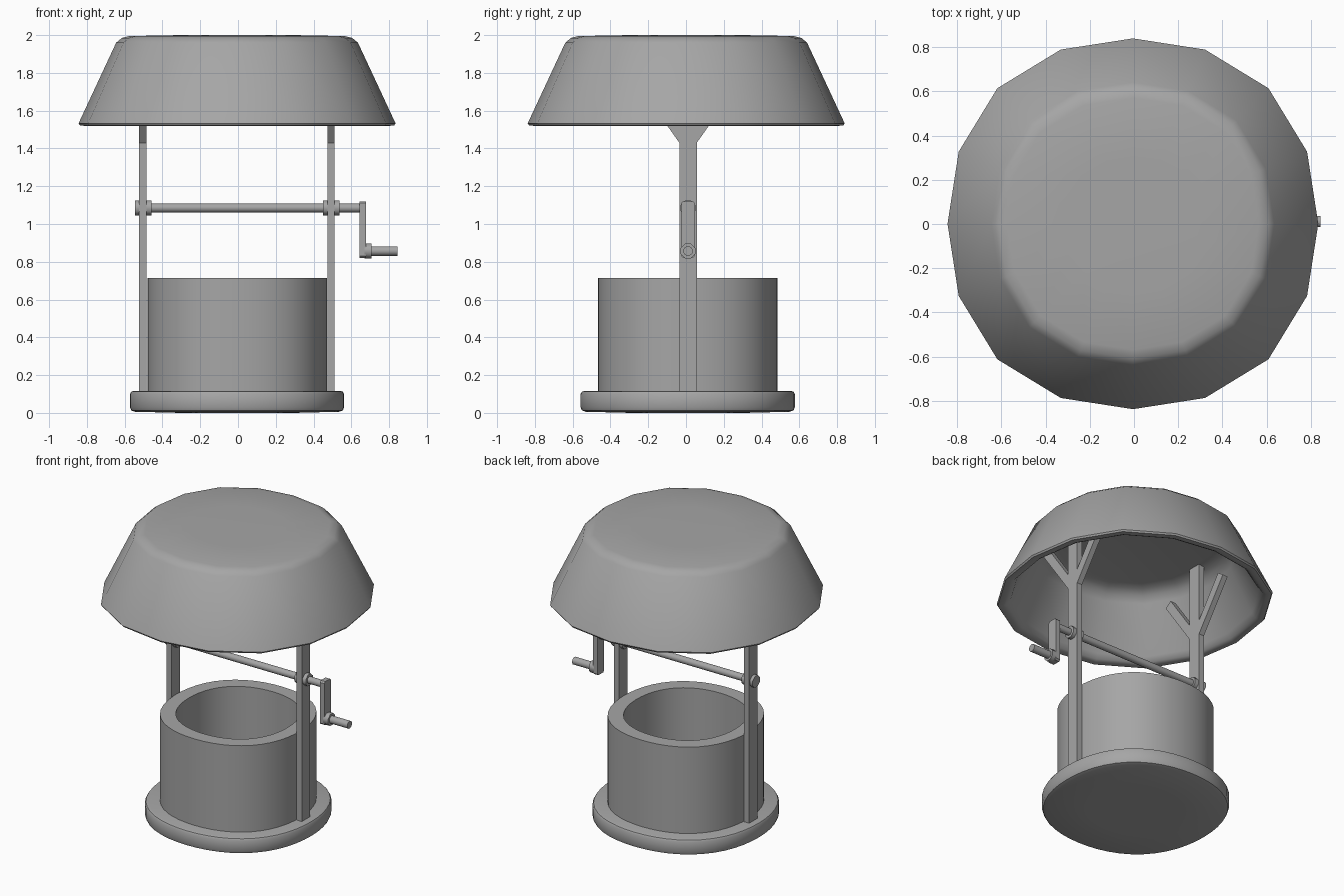
import bpy, bmesh, math
from mathutils import Vector

cube = bpy.data.objects.get("Cube")
if cube:
    bpy.data.objects.remove(cube, do_unlink=True)

BODY = (-0.005, 0.009)     # centre of the stone body
ROOF = (-0.005, 0.001)     # centre of the roof
CY = 0.011                 # centre line of posts and crank
AXLE_Z, HANDLE_Z = 1.085, 0.857

grey = bpy.data.materials.new("plain_grey")
grey.use_nodes = True
grey.diffuse_color = (0.38, 0.38, 0.38, 1)
grey.node_tree.nodes["Principled BSDF"].inputs["Base Color"].default_value = grey.diffuse_color


def finish(name, bm, smooth=None):
    bmesh.ops.recalc_face_normals(bm, faces=bm.faces)
    mesh = bpy.data.meshes.new(name)
    bm.to_mesh(mesh)
    bm.free()
    mesh.materials.append(grey)
    obj = bpy.data.objects.new(name, mesh)
    bpy.context.collection.objects.link(obj)
    if smooth:
        bpy.ops.object.select_all(action='DESELECT')
        obj.select_set(True)
        bpy.context.view_layer.objects.active = obj
        bpy.ops.object.shade_smooth_by_angle(angle=math.radians(smooth))
    return obj


def lathe(name, profile, sides, smooth, centre, closed=True):
    """Spin a (radius, height) outline, slightly fuller on the diagonals."""
    bm = bmesh.new()
    verts = [bm.verts.new((r, 0, z)) for r, z in profile]
    pairs = list(zip(verts, verts[1:]))
    if closed:
        pairs.append((verts[-1], verts[0]))
    edges = [bm.edges.new(p) for p in pairs]
    bmesh.ops.spin(bm, geom=verts + edges, axis=(0, 0, 1), cent=(0, 0, 0),
                   angle=math.tau, steps=sides, use_merge=True)
    bmesh.ops.remove_doubles(bm, verts=bm.verts, dist=0.0005)
    for v in bm.verts:
        fuller = 1 + 0.017 * (1 - math.cos(4 * math.atan2(v.co.y, v.co.x)))
        v.co.x = v.co.x * fuller + centre[0]
        v.co.y = v.co.y * fuller + centre[1]
    return finish(name, bm, smooth)


def rod(name, x0, x1, z, radius, sides):
    """Cylinder lying along x."""
    bm = bmesh.new()
    bmesh.ops.create_cone(bm, cap_ends=True, segments=sides, radius1=radius,
                          radius2=radius, depth=x1 - x0)
    for v in bm.verts:
        a = math.atan2(v.co.y, v.co.x) + math.pi / sides
        v.co = (v.co.z + (x0 + x1) / 2, CY + radius * math.cos(a), z + radius * math.sin(a))
    return finish(name, bm, 50)


def slab(name, x0, x1, outline):
    """Extrude a (y, z) outline along x."""
    bm = bmesh.new()
    face = bm.faces.new([bm.verts.new((x0, y, z)) for y, z in outline])
    new = bmesh.ops.extrude_face_region(bm, geom=[face])["geom"]
    bmesh.ops.translate(bm, vec=(x1 - x0, 0, 0),
                        verts=[g for g in new if isinstance(g, bmesh.types.BMVert)])
    return finish(name, bm)


# Stone body: rounded base disc and open ring wall
lathe("base", [(0, 0), (0.3, 0), (0.54, 0.006), (0.56, 0.013), (0.567, 0.03),
               (0.567, 0.1), (0.56, 0.112), (0.545, 0.117), (0, 0.117)], 48, 35, BODY, False)
lathe("well_wall", [(0.475, 0.11), (0.475, 0.714), (0.379, 0.714), (0.379, 0.11)],
      48, 35, BODY)

# Hollow roof shell with a thick, softly rounded lip
lathe("roof", [(0, 2), (0.3, 2), (0.57, 1.995), (0.61, 1.985), (0.64, 1.96),
               (0.839, 1.533), (0.832, 1.522), (0.8, 1.519), (0.778, 1.53), (0.755, 1.56),
               (0.615, 1.86), (0.585, 1.9), (0.54, 1.925), (0.48, 1.935), (0, 1.94)],
      16, 50, ROOF, False)

# Posts with forked braces and axle collars
for side, x0 in (("right", -0.523), ("left", 0.473)):
    x1 = x0 + 0.039
    y0, y1 = CY - 0.046, CY + 0.046
    slab(side + "_post", x0, x1, [(y0, 0.115), (y1, 0.115), (y1, 1.95), (y0, 1.95)])
    for end, s in (("front", -1), ("back", 1)):
        along = Vector((0.58 * s, 0.815))
        across = Vector((-0.815 * s, 0.58)) * 0.058
        low = Vector((CY + 0.046 * s, 1.43))
        tip = low + along * 0.4
        slab(f"{side}_{end}_brace", x0, x1, [low, tip, tip + across, low + across])
    rod(side + "_collar", x0 - 0.022, x1 + 0.026, AXLE_Z, 0.042, 8)

# Axle and crank
rod("axle", -0.53, 0.65, AXLE_Z, 0.024, 12)
h, c = 0.036, 0.01
top, bottom = 1.12, 0.82
slab("crank_arm", 0.643, 0.677,
     [(CY - h, bottom + c), (CY - h + c, bottom), (CY + h - c, bottom), (CY + h, bottom + c),
      (CY + h, top - c), (CY + h - c, top), (CY - h + c, top), (CY - h, top - c)])
rod("handle_collar", 0.67, 0.708, HANDLE_Z, 0.042, 8)
rod("handle_grip", 0.7, 0.845, HANDLE_Z, 0.026, 12)
